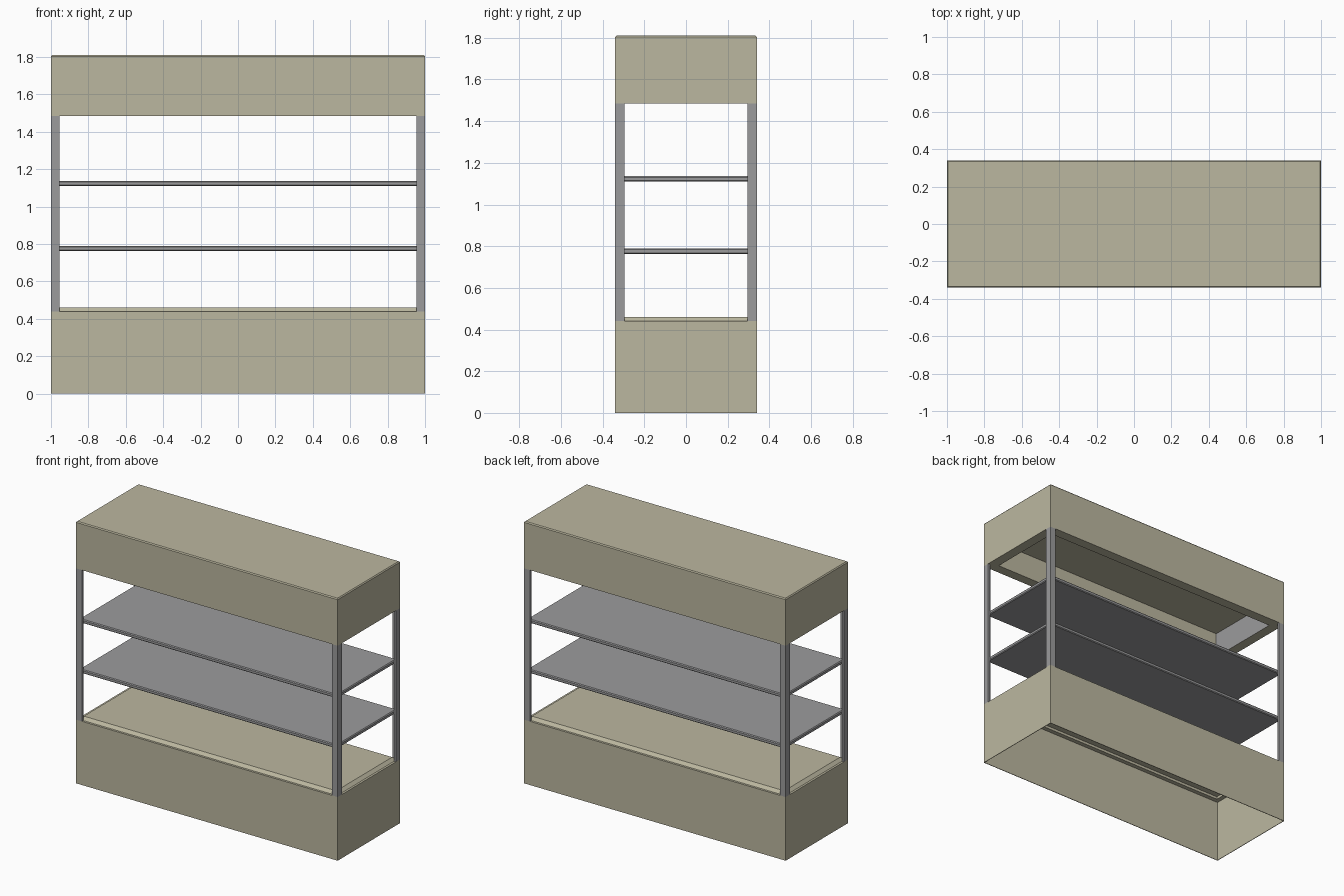
import bpy, bmesh

if "Cube" in bpy.data.objects:
    bpy.data.objects.remove(bpy.data.objects["Cube"])


def material(name, rgb):
    m = bpy.data.materials.new(name)
    m.diffuse_color = (*rgb, 1.0)
    m.use_nodes = True
    m.node_tree.nodes["Principled BSDF"].inputs["Base Color"].default_value = m.diffuse_color
    return m


olive = material("pale_olive", (0.50, 0.475, 0.35))
grey = material("metal_grey", (0.33, 0.33, 0.335))


def finish(name, bm, mats):
    bmesh.ops.recalc_face_normals(bm, faces=bm.faces)
    me = bpy.data.meshes.new(name)
    bm.to_mesh(me)
    bm.free()
    for m in mats:
        me.materials.append(m)
    ob = bpy.data.objects.new(name, me)
    bpy.context.collection.objects.link(ob)
    return ob


def loft(name, rings, mats):
    """Stack of rectangles (half x, half y, z), capped at both ends."""
    bm = bmesh.new()
    loops = [[bm.verts.new((sx * hx, sy * hy, z))
              for sx, sy in ((-1, -1), (1, -1), (1, 1), (-1, 1))]
             for hx, hy, z in rings]
    for a, b in zip(loops, loops[1:]):
        for i in range(4):
            j = (i + 1) % 4
            bm.faces.new((a[i], a[j], b[j], b[i]))
    bm.faces.new(loops[0][::-1])
    bm.faces.new(loops[-1])
    return finish(name, bm, mats)


# hollow base, open underneath, with a chamfered deck
loft("base", [(0.965, 0.305, 0.455), (0.965, 0.305, 0.437), (0.996, 0.336, 0.437),
              (0.996, 0.336, 0.0), (1.0, 0.34, 0.0), (1.0, 0.34, 0.44),
              (0.985, 0.325, 0.44), (0.965, 0.305, 0.46)], [olive])

# canopy with a recess in its underside and a fine chamfer on top
canopy = loft("canopy", [(0.93, 0.27, 1.66), (0.93, 0.27, 1.485), (1.0, 0.34, 1.485),
                         (1.0, 0.34, 1.803), (0.994, 0.334, 1.81)], [olive, grey])
# grey end panels inside the recess
for p in canopy.data.polygons:
    if abs(p.normal.x) > 0.9 and abs(p.center.x) < 0.95:
        p.material_index = 1

# two shelves
for name, z in (("lower_shelf", 0.763), ("upper_shelf", 1.11)):
    loft(name, [(0.98, 0.32, z), (0.985, 0.325, z + 0.005),
                (0.985, 0.325, z + 0.02), (0.98, 0.32, z + 0.026)], [grey])

# angle-section corner posts
W, T = 0.045, 0.015
section = [(0, 0), (W, 0), (W, T), (T, T), (T, W), (0, W)]
for sx, xn in ((-1, "left"), (1, "right")):
    for sy, yn in ((-1, "front"), (1, "back")):
        bm = bmesh.new()
        f = bm.faces.new([bm.verts.new((sx * (1 - u), sy * (0.34 - v), 0.44))
                          for u, v in section])
        ext = bmesh.ops.extrude_face_region(bm, geom=[f], use_keep_orig=True)
        for v in ext["geom"]:
            if isinstance(v, bmesh.types.BMVert):
                v.co.z = 1.485
        finish(f"{yn}_{xn}_post", bm, [grey])
